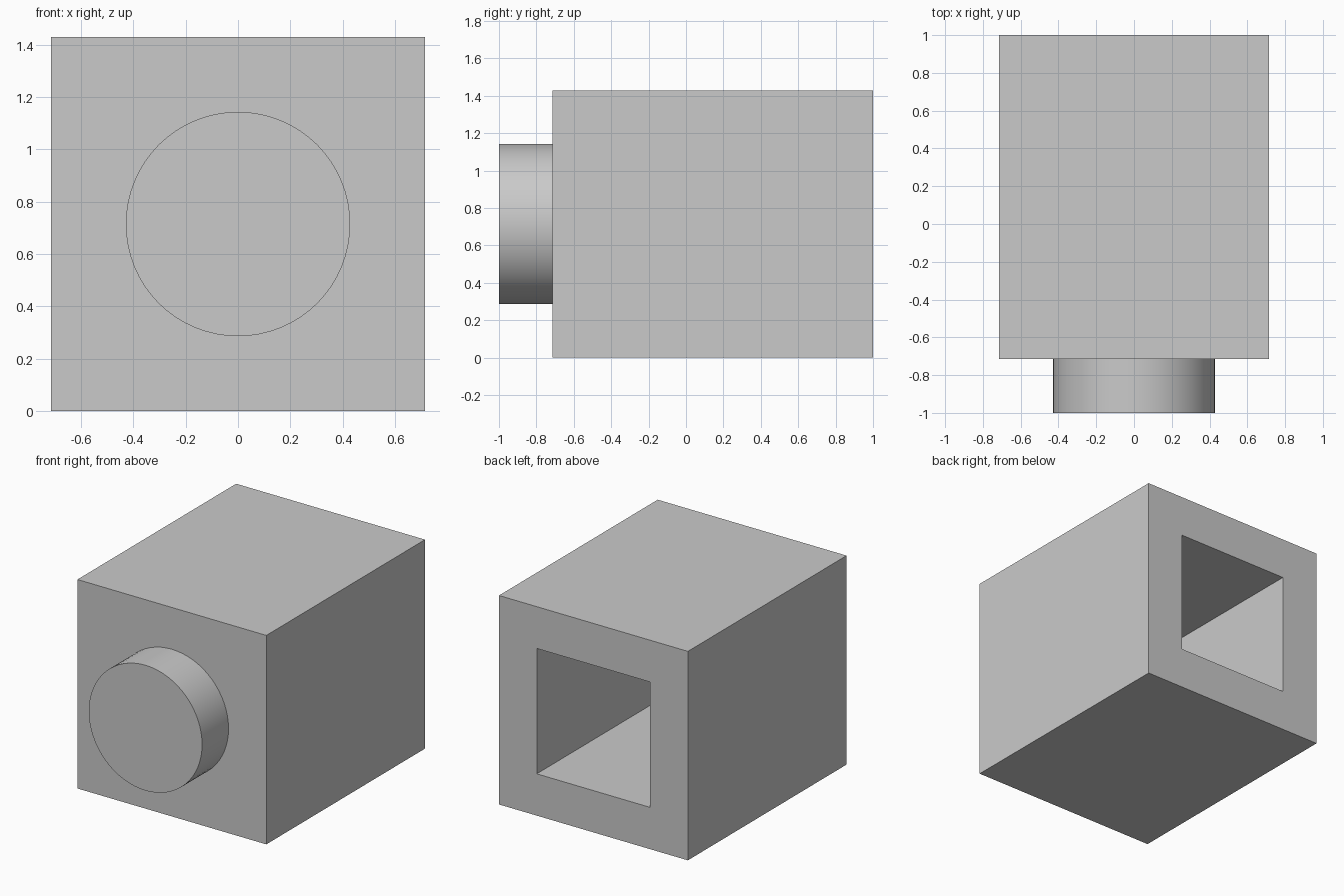
import bpy, bmesh
from math import pi
from mathutils import Matrix, Vector

U = 1 / 7  # design module: the block is 10 x 12 x 10 modules plus a 2 module stud

cube = bpy.data.objects.get("Cube")
if cube:
    bpy.data.objects.remove(cube, do_unlink=True)

grey = bpy.data.materials.new("light_grey")
grey.use_nodes = True
grey.diffuse_color = (0.59, 0.59, 0.59, 1)
grey.node_tree.nodes["Principled BSDF"].inputs["Base Color"].default_value = grey.diffuse_color


def make_object(name, bm):
    mesh = bpy.data.meshes.new(name)
    bm.to_mesh(mesh)
    bm.free()
    mesh.materials.append(grey)
    obj = bpy.data.objects.new(name, mesh)
    bpy.context.collection.objects.link(obj)
    return obj


# Block with a square socket sunk into its back face
bm = bmesh.new()
place = Matrix.Translation((0, U, 5 * U)) @ Matrix.Diagonal((10 * U, 12 * U, 10 * U, 1))
bmesh.ops.create_cube(bm, size=1, matrix=place)
bm.normal_update()
back = max(bm.faces, key=lambda f: f.normal.y)
bmesh.ops.inset_individual(bm, faces=[back], thickness=2 * U, use_even_offset=True)
floor = bmesh.ops.extrude_discrete_faces(bm, faces=[back])["faces"][0]
bmesh.ops.translate(bm, verts=floor.verts[:], vec=Vector((0, -10 * U, 0)))
make_object("block", bm)

# Round stud on the front face
bm = bmesh.new()
place = Matrix.Translation((0, -6 * U, 5 * U)) @ Matrix.Rotation(pi / 2, 4, "X")
bmesh.ops.create_cone(bm, cap_ends=True, segments=64, radius1=3 * U, radius2=3 * U,
                      depth=2 * U, matrix=place)
bm.normal_update()
hidden_cap = max(bm.faces, key=lambda f: f.normal.y)
bmesh.ops.delete(bm, geom=[hidden_cap], context="FACES_ONLY")
stud = make_object("stud", bm)
bpy.ops.object.select_all(action="DESELECT")
stud.select_set(True)
bpy.context.view_layer.objects.active = stud
bpy.ops.object.shade_smooth_by_angle(angle=pi / 6)
